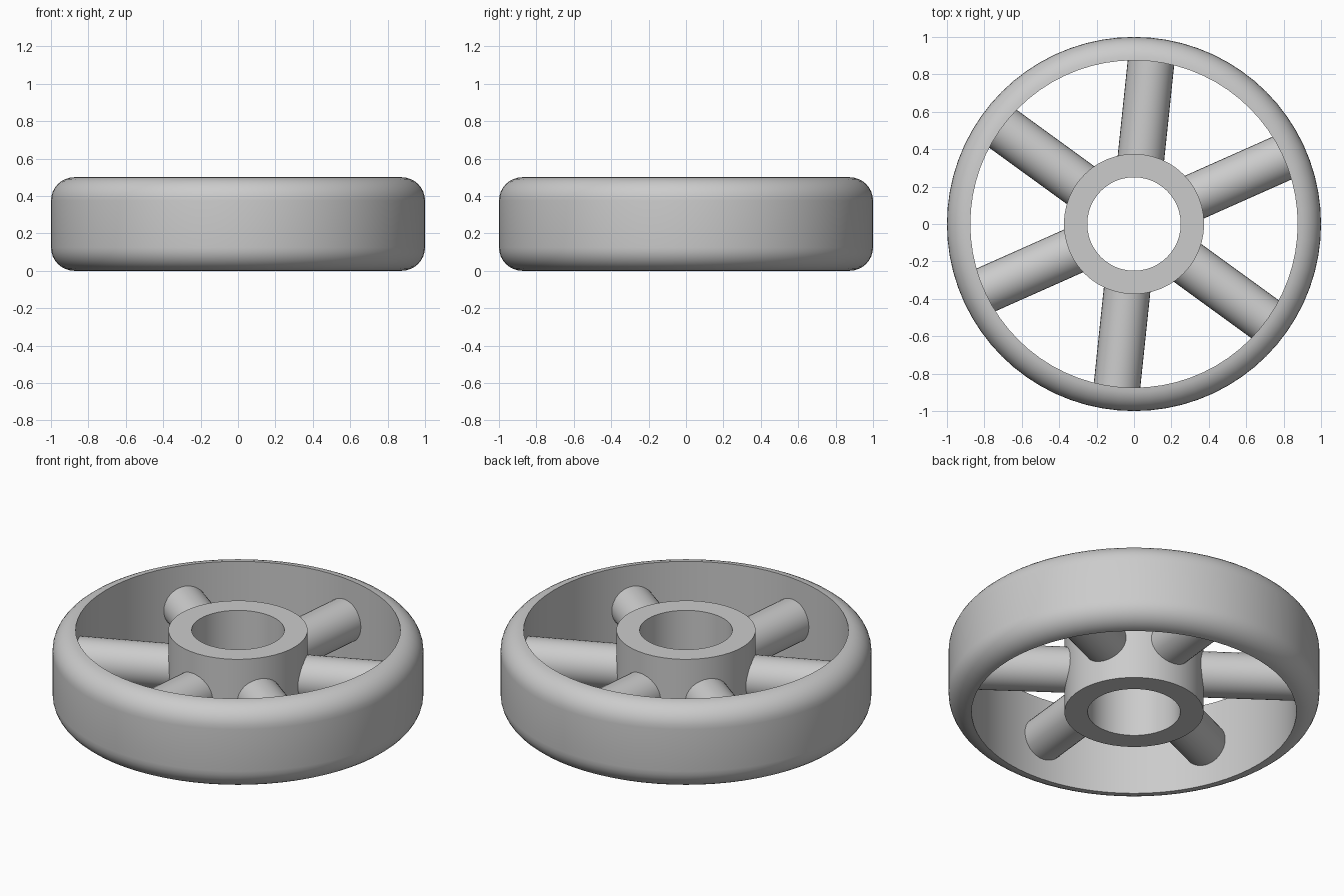
import bpy, bmesh
from math import cos, sin, pi, radians
from mathutils import Matrix

cube = bpy.data.objects.get("Cube")
if cube:
    bpy.data.objects.remove(cube, do_unlink=True)

HEIGHT = 0.5
MID = HEIGHT / 2

grey = bpy.data.materials.new("grey_metal")
grey.use_nodes = True
grey.diffuse_color = (0.6, 0.6, 0.6, 1)
grey.node_tree.nodes["Principled BSDF"].inputs["Base Color"].default_value = (0.6, 0.6, 0.6, 1)


def finish(name, bm):
    """Turn a bmesh into a smooth shaded object with sharp edges kept."""
    bmesh.ops.recalc_face_normals(bm, faces=bm.faces)
    mesh = bpy.data.meshes.new(name)
    bm.to_mesh(mesh)
    bm.free()
    mesh.materials.append(grey)
    obj = bpy.data.objects.new(name, mesh)
    bpy.context.collection.objects.link(obj)
    bpy.ops.object.select_all(action='DESELECT')
    obj.select_set(True)
    bpy.context.view_layer.objects.active = obj
    bpy.ops.object.shade_smooth_by_angle(angle=radians(30))
    return obj


def lathe(name, profile, steps):
    """Revolve a closed (radius, height) profile around z."""
    bm = bmesh.new()
    verts = [bm.verts.new((r, 0, z)) for r, z in profile]
    edges = [bm.edges.new((a, b)) for a, b in zip(verts, verts[1:] + verts[:1])]
    bmesh.ops.spin(bm, geom=verts + edges, cent=(0, 0, 0), axis=(0, 0, 1),
                   angle=2 * pi, steps=steps, use_merge=True)
    bmesh.ops.remove_doubles(bm, verts=bm.verts, dist=1e-4)
    return finish(name, bm)


# Rim: flat inner wall, fully rounded outer shoulders
OUTER, INNER = 1.0, 0.875
FILLET = OUTER - INNER
ARC = [i * pi / 16 for i in range(9)]
lower = [(INNER + FILLET * sin(a), FILLET * (1 - cos(a))) for a in ARC]
upper = [(r, HEIGHT - z) for r, z in reversed(lower)]
lathe("rim", lower + upper, 72)

# Hub: plain ring with an open bore
lathe("hub", [(0.25, 0), (0.375, 0), (0.375, HEIGHT), (0.25, HEIGHT)], 48)

# Spokes: six round bars sunk into hub and rim
START, END = 0.31, 0.93
for i in range(6):
    bm = bmesh.new()
    place = (Matrix.Rotation(radians(24 + 60 * i), 4, 'Z')
             @ Matrix.Translation(((START + END) / 2, 0, MID))
             @ Matrix.Rotation(pi / 2, 4, 'Y'))
    bmesh.ops.create_cone(bm, cap_ends=True, segments=32, radius1=0.125,
                          radius2=0.125, depth=END - START, matrix=place)
    finish(f"spoke_{i + 1}", bm)
